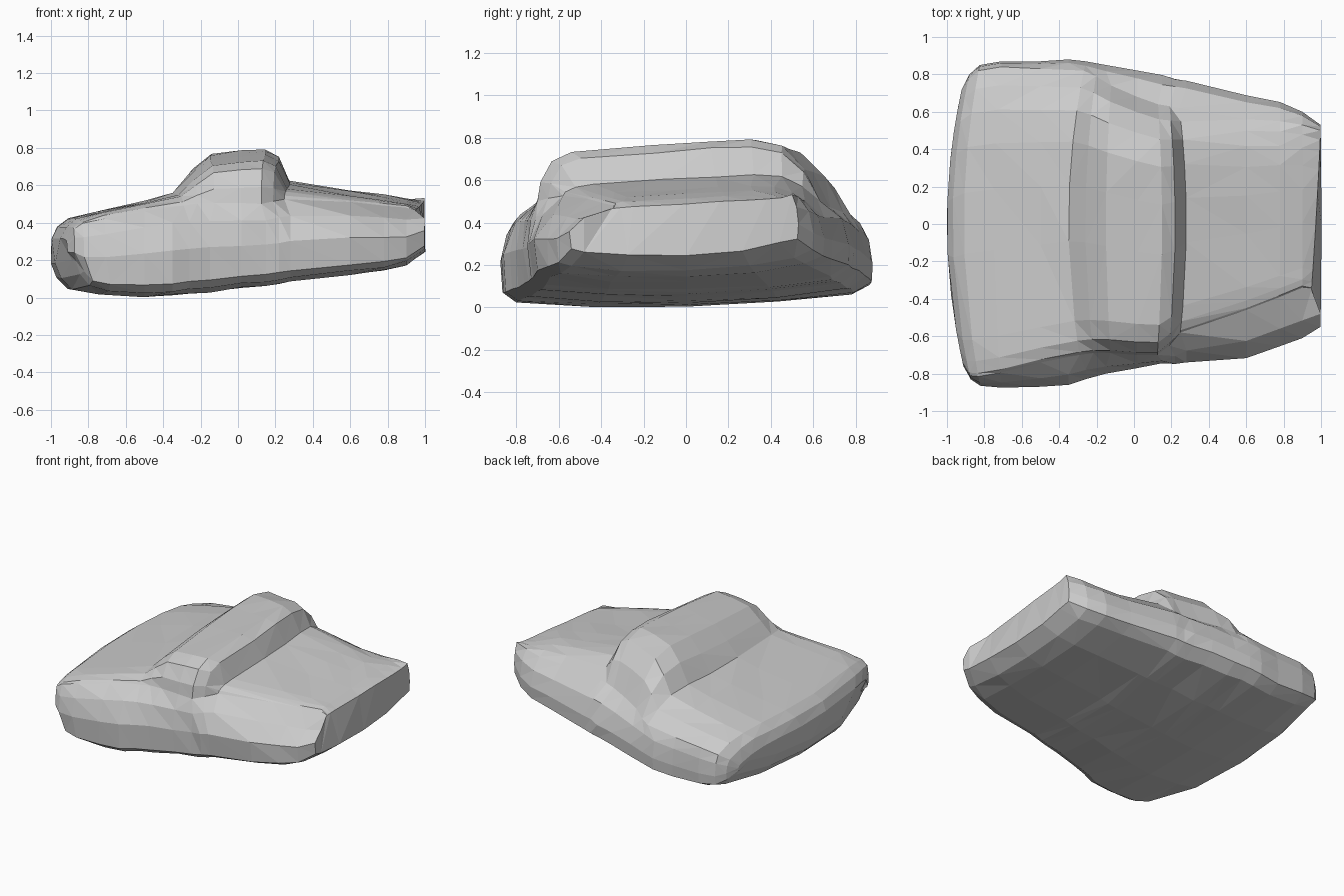
import bpy, bmesh, random

random.seed(4)
if "Cube" in bpy.data.objects:
    bpy.data.objects.remove(bpy.data.objects["Cube"])

# One stone grey for the whole body
stone = bpy.data.materials.new("stone_grey")
stone.use_nodes = True
grey = (0.6, 0.6, 0.6, 1)
stone.diffuse_color = grey
stone.node_tree.nodes["Principled BSDF"].inputs["Base Color"].default_value = grey

# Stations along x: x, front y, back y, floor, front rim, crown, back rim, front inset, back inset
STATIONS = [
    (-1.0, -.76, .72, .18, .30, .31, .25, .02, .03),
    (-.97, -.83, .80, .10, .365, .375, .29, .02, .03),
    (-.91, -.865, .85, .04, .39, .42, .33, .05, .03),
    (-.75, -.875, .87, .01, .42, .46, .35, .08, .03),
    (-.50, -.87, .87, .0, .46, .51, .37, .13, .04),
    (-.35, -.86, .88, .01, .49, .555, .39, .16, .06),
    (-.26, -.83, .87, .02, .50, .66, .41, .14, .08),
    (-.15, -.80, .85, .025, .50, .745, .44, .11, .11),
    (.02, -.77, .82, .05, .50, .765, .47, .07, .14),
    (.15, -.75, .79, .06, .50, .775, .49, .05, .15),
    (.22, -.74, .78, .07, .51, .74, .50, .09, .15),
    (.28, -.73, .77, .08, .52, .605, .50, .15, .15),
    (.60, -.71, .69, .12, .51, .555, .50, .25, .13),
    (.78, -.66, .65, .14, .49, .53, .50, .27, .10),
    (.90, -.61, .60, .17, .475, .51, .52, .27, .07),
    (.99, -.55, .53, .24, .46, .485, .53, .20, .03),
]
# Deck shape: position between the rims, share of the crown height
DECK = [(0, 0), (.01, .35), (.05, .75), (.12, .9), (.4, .97), (.6, 1), (.75, 1), (.86, .87), (.94, .5), (1, 0)]
FRONT, BACK = 2, 15          # ring points furthest forward and back


def section(x, yf, yb, floor, rim_f, crown, rim_b, inset_f, inset_b):
    """Closed ring of points, from the front floor up over the deck and back underneath."""
    wall_f, wall_b = rim_f - floor, rim_b - floor
    lo, hi = yf + inset_f, yb - inset_b
    pts = [(yf + .07, floor + .02), (yf + .01, floor + .13 * wall_f),
           (yf, floor + .5 * wall_f), (yf + inset_f * .35, floor + .8 * wall_f)]
    for t, w in DECK:
        y = lo + (hi - lo) * t
        rim = rim_f + (rim_b - rim_f) * t
        tilt = .045 * y if x > -.3 else 0
        pts.append((y, rim + (crown + tilt - rim) * w))
    pts += [(yb - inset_b * .3, floor + .8 * wall_b), (yb, floor + .5 * wall_b),
            (yb - .005, floor + .28 * wall_b), (yb - .09, floor + .06),
            (yb * .5, floor + .02), (0, floor), (yf * .5, floor)]
    ring = []
    for i, (y, z) in enumerate(pts):
        bow = (y / .85) ** 2
        px = x
        on_deck = 4 <= i <= 13
        if x < -.6:                                  # rounded blunt end, undercut at the front corner
            px += (.17 if i < 2 else .11) * bow * (-.6 - x) / .4
        elif abs(x) < .4 and on_deck:                # ridge narrows at both ends
            px *= 1 - .25 * bow
        elif x > .95:                                # end face leans back towards the front
            px += .012 * (1 - bow)
            if on_deck:
                px -= .06 * (hi - y)
        if .1 < x < .9 and i in (FRONT, FRONT + 1, BACK):
            y += random.uniform(-.01, .01)
        ring.append((px, y, z + random.uniform(0, .008)))
    return ring


def cap(bm, ring):
    """Close an end by zipping its upper and lower edges together from front to back."""
    upper = ring[FRONT:BACK + 1]
    lower = ring[FRONT::-1] + ring[:BACK - 1:-1]
    i = j = 0
    while i + j < len(upper) + len(lower) - 4:
        go_up = j == len(lower) - 2 or (
            i < len(upper) - 2 and upper[i + 1].co.y < lower[j + 1].co.y)
        step = upper[i + 1] if go_up else lower[j + 1]
        if i + j > 0 and upper[i] != lower[j]:
            bm.faces.new((upper[i], lower[j], step))
        i, j = (i + 1, j) if go_up else (i, j + 1)
    bm.faces.new((upper[-2], lower[-2], upper[-1]))


# Loft the sections and close both ends
bm = bmesh.new()
rings = [[bm.verts.new(p) for p in section(*s)] for s in STATIONS]
count = len(rings[0])
for a, b in zip(rings, rings[1:]):
    for i in range(count):
        j = (i + 1) % count
        bm.faces.new((a[i], a[j], b[j], b[i]))
cap(bm, rings[0])
cap(bm, rings[-1])
bmesh.ops.triangulate(bm, faces=bm.faces[:], quad_method='SHORT_EDGE')
bmesh.ops.recalc_face_normals(bm, faces=bm.faces[:])

mesh = bpy.data.meshes.new("ridged_boulder")
bm.to_mesh(mesh)
bm.free()
mesh.materials.append(stone)
boulder = bpy.data.objects.new("ridged_boulder", mesh)
bpy.context.collection.objects.link(boulder)
